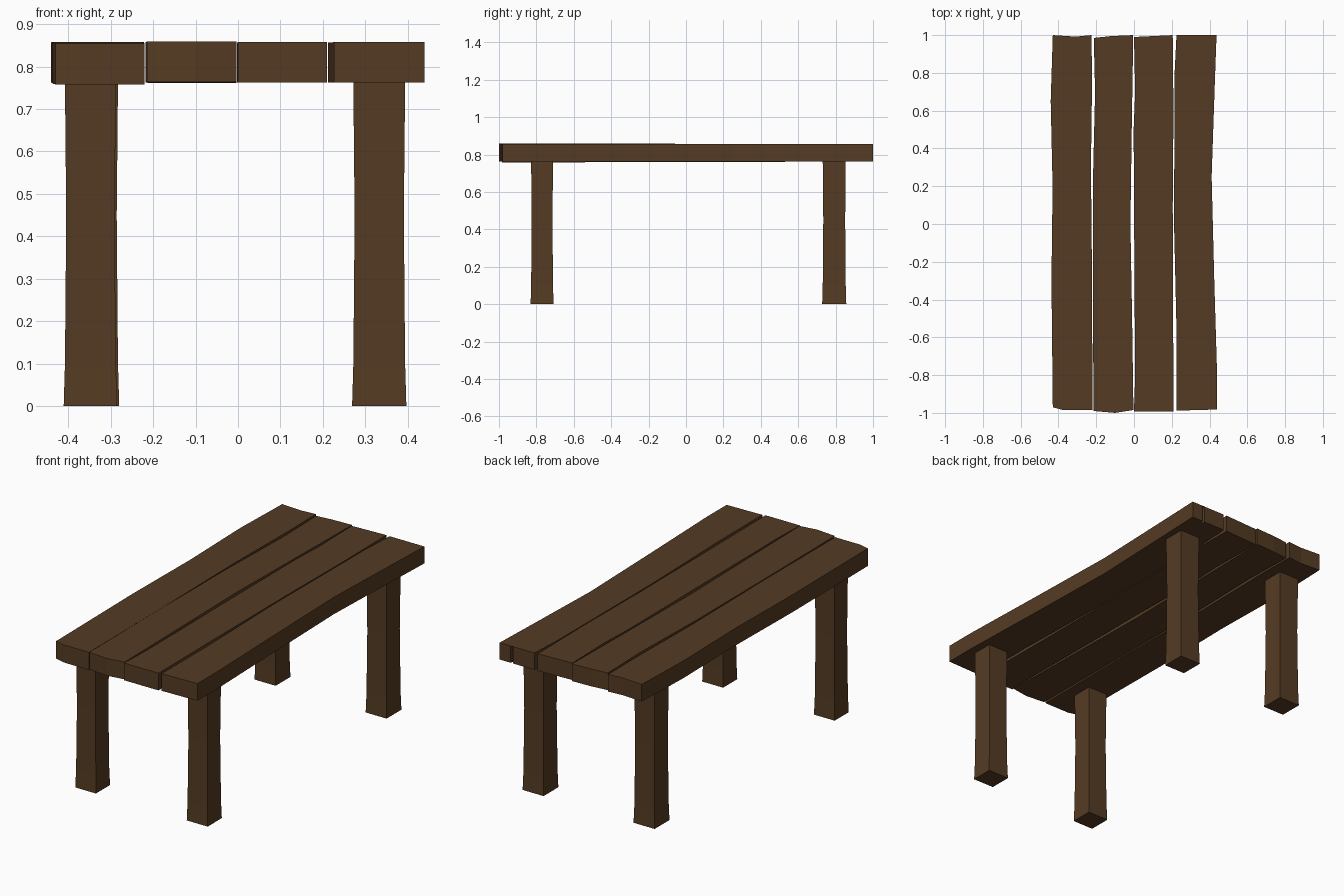
import bpy, bmesh

if "Cube" in bpy.data.objects:
    bpy.data.objects.remove(bpy.data.objects["Cube"])

wood = bpy.data.materials.new("dark_brown_wood")
wood.diffuse_color = (0.09, 0.044, 0.017, 1)
wood.use_nodes = True
wood.node_tree.nodes["Principled BSDF"].inputs["Base Color"].default_value = wood.diffuse_color


def finish(bm, name):
    bmesh.ops.recalc_face_normals(bm, faces=bm.faces)
    me = bpy.data.meshes.new(name)
    bm.to_mesh(me)
    bm.free()
    me.materials.append(wood)
    bpy.context.collection.objects.link(bpy.data.objects.new(name, me))


def plank(name, outline, bottom, top):
    """Hand-hewn board: top outline extruded; bottom/top are (front, back) heights."""
    bm = bmesh.new()

    def ring(h):
        return [bm.verts.new((x, y, h[0] + (h[1] - h[0]) * (y + 1) / 2)) for x, y in outline]
    lo, hi = ring(bottom), ring(top)
    n = len(outline)
    for i in range(n):
        j = (i + 1) % n
        bm.faces.new((lo[i], lo[j], hi[j], hi[i]))
    caps = [bm.faces.new(hi), bm.faces.new(lo[::-1])]
    bmesh.ops.triangulate(bm, faces=caps)
    finish(bm, name)


def leg(name, x0, x1, y0, y1):
    """Square post, slightly flared at the foot and wavy up its height."""
    bm = bmesh.new()
    rings = []
    for z, o in ((0, 0.003), (0.1, 0), (0.45, -0.003), (0.65, -0.001), (0.77, 0)):
        rings.append([bm.verts.new(p) for p in (
            (x0 - o, y0 - o, z), (x1 + o, y0 - o, z), (x1 + o, y1 + o, z), (x0 - o, y1 + o, z))])
    for a, b in zip(rings, rings[1:]):
        for i in range(4):
            j = (i + 1) % 4
            bm.faces.new((a[i], a[j], b[j], b[i]))
    bm.faces.new(rings[0][::-1])
    bm.faces.new(rings[-1])
    finish(bm, name)


# table top boards, outlines run counter-clockwise from the front left corner
plank("plank_far_left", [
    (-0.43, -0.97), (-0.375, -0.985), (-0.22, -0.985), (-0.222, -0.3), (-0.228, 0.3), (-0.222, 0.75),
    (-0.225, 1.0), (-0.31, 0.992), (-0.43, 1.0), (-0.441, 0.65), (-0.431, 0.2), (-0.437, -0.3)],
    (0.758, 0.763), (0.855, 0.858))
plank("plank_centre_left", [
    (-0.214, -0.99), (-0.1, -1.0), (-0.003, -0.985), (-0.01, -0.5), (-0.019, 0.0), (-0.012, 0.5),
    (-0.004, 1.0), (-0.12, 0.995), (-0.213, 0.985), (-0.206, 0.7), (-0.218, 0.2), (-0.218, -0.4)],
    (0.764, 0.762), (0.859, 0.857))
plank("plank_centre_right", [
    (0.0, -0.993), (0.21, -0.993), (0.207, -0.5), (0.205, 0.1), (0.209, 0.6), (0.205, 1.0),
    (0.0, 0.99), (0.006, 0.7), (-0.002, 0.5), (0.002, -0.2), (0.006, -0.8)],
    (0.763, 0.763), (0.858, 0.857))
plank("plank_far_right", [
    (0.226, -0.988), (0.44, -0.982), (0.44, -0.8), (0.425, -0.3), (0.411, 0.25), (0.428, 0.75),
    (0.437, 1.0), (0.37, 1.0), (0.362, 0.96), (0.355, 1.0), (0.225, 1.0), (0.215, 0.8),
    (0.212, 0.0), (0.226, -0.6)],
    (0.763, 0.763), (0.858, 0.856))

# four legs
leg("front_left_leg", -0.408, -0.288, -0.828, -0.711)
leg("front_right_leg", 0.272, 0.394, -0.828, -0.711)
leg("back_left_leg", -0.406, -0.283, 0.731, 0.854)
leg("back_right_leg", 0.272, 0.394, 0.731, 0.854)
